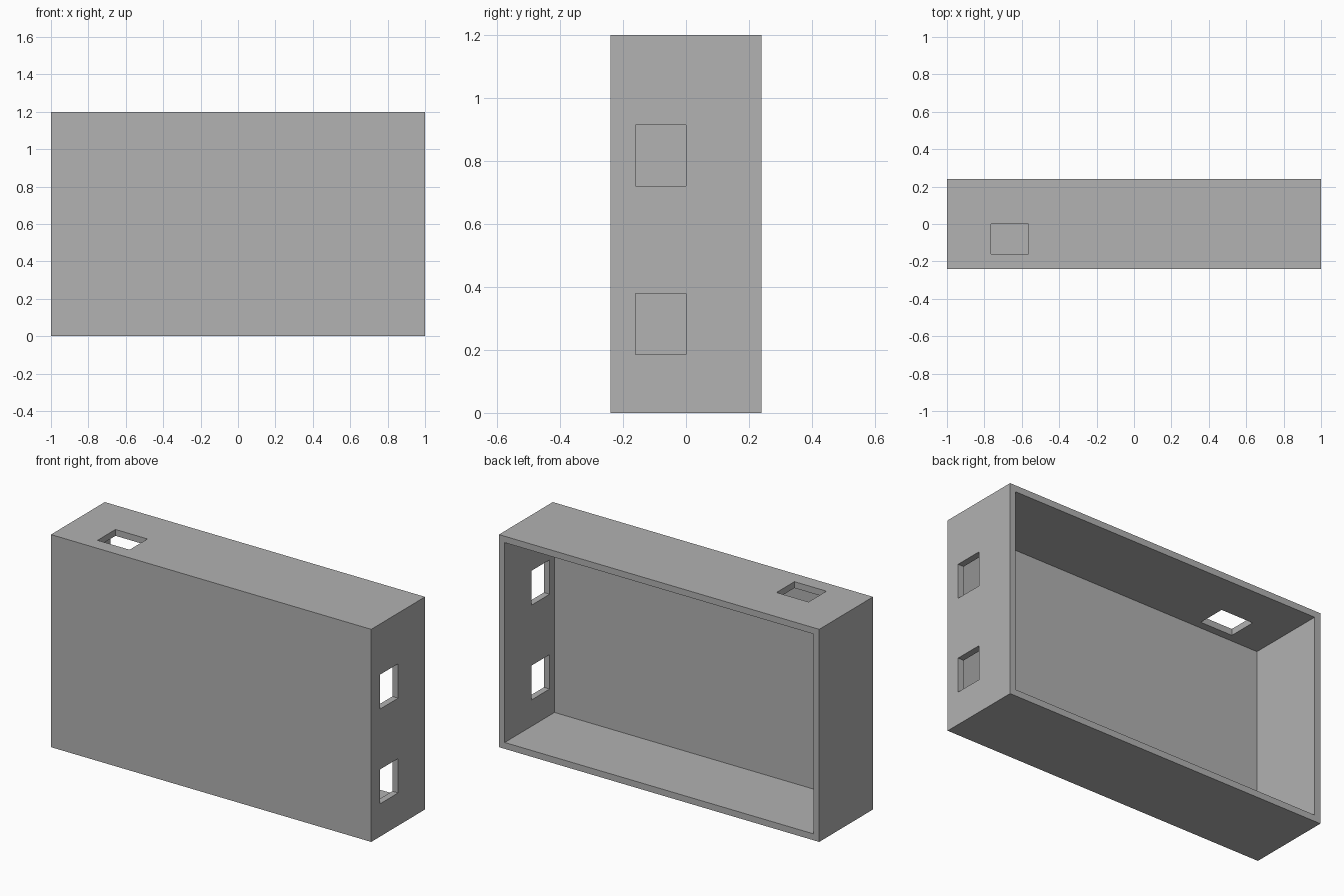
import bpy
from mathutils import Vector

cube = bpy.data.objects.get("Cube")
if cube:
    bpy.data.objects.remove(cube, do_unlink=True)

WIDTH, DEPTH, HEIGHT, WALL = 2.0, 0.48, 1.2, 0.036

grey = bpy.data.materials.new("plain grey")
grey.use_nodes = True
colour = (0.445, 0.445, 0.445, 1)
grey.diffuse_color = colour
grey.node_tree.nodes["Principled BSDF"].inputs["Base Color"].default_value = colour


def box(name, low, high):
    """Axis-aligned box between two corners."""
    low, high = Vector(low), Vector(high)
    bpy.ops.mesh.primitive_cube_add(size=1, location=(low + high) / 2)
    ob = bpy.context.object
    ob.name = name
    ob.scale = high - low
    bpy.ops.object.transform_apply(location=True, rotation=False, scale=True)
    ob.data.materials.append(grey)
    return ob


def cut(target, cutter):
    """Subtract the cutter from the target, then discard it."""
    cutter.hide_render = True
    mod = target.modifiers.new(cutter.name, "BOOLEAN")
    mod.operation = "DIFFERENCE"
    mod.solver = "EXACT"
    mod.object = cutter
    bpy.context.view_layer.objects.active = target
    bpy.ops.object.modifier_apply(modifier=mod.name)
    bpy.data.objects.remove(cutter, do_unlink=True)


# Shallow case
x, y = WIDTH / 2, DEPTH / 2
case = box("open_back_case", (-x, -y, 0), (x, y, HEIGHT))

# Hollow, open at the back
cut(case, box("hollow", (WALL - x, WALL - y, WALL),
              (x - WALL, y + 0.1, HEIGHT - WALL)))

# Two openings in the left wall
for z in (0.185, 0.72):
    cut(case, box("side_opening", (x - 0.1, -0.16, z), (x + 0.1, 0, z + 0.194)))

# One opening in the top wall
cut(case, box("top_opening", (-0.765, -0.16, HEIGHT - 0.1),
              (-0.565, 0, HEIGHT + 0.1)))
